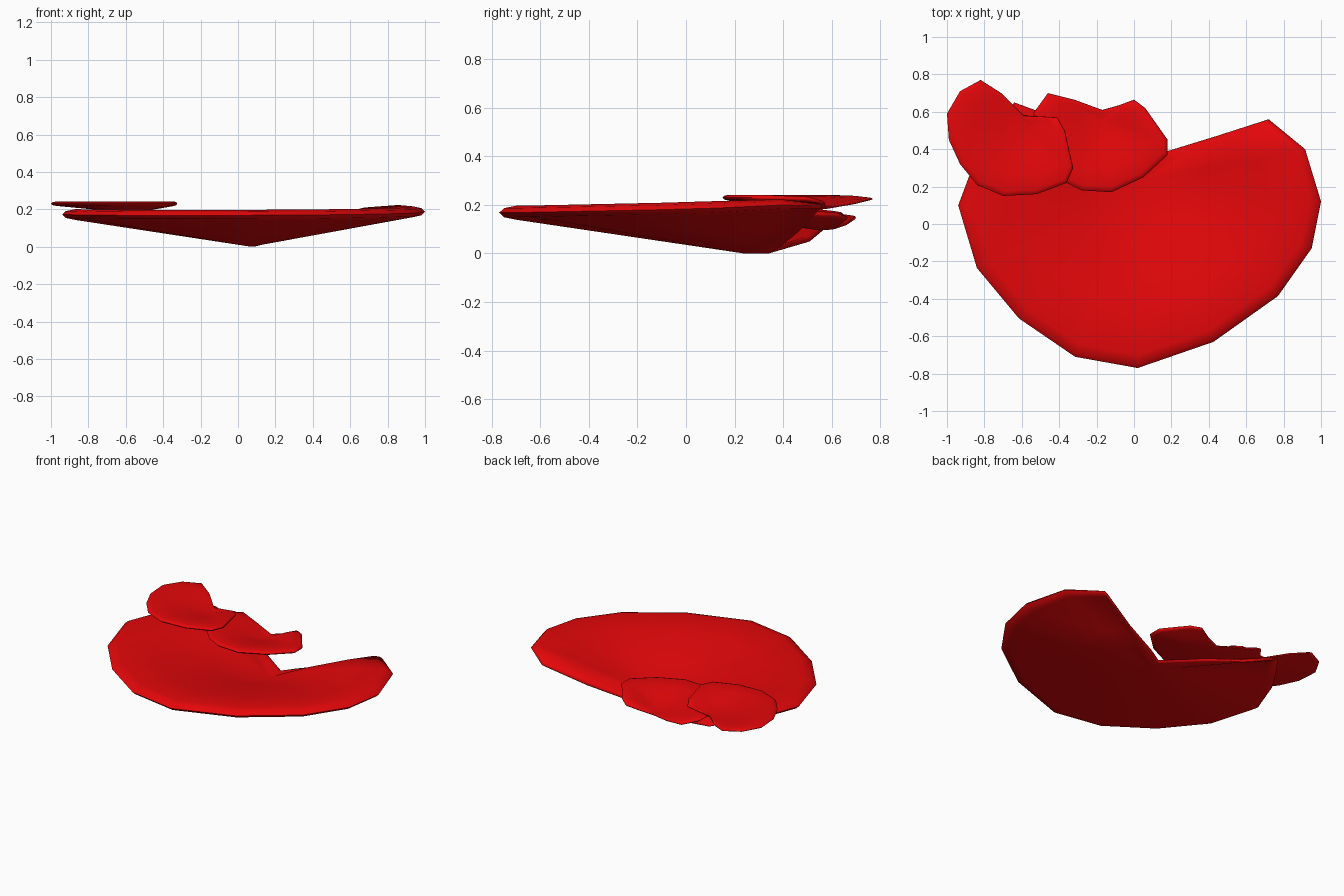
import bpy, bmesh, math

cube = bpy.data.objects.get("Cube")
if cube:
    bpy.data.objects.remove(cube, do_unlink=True)

red = bpy.data.materials.new("bright_red")
red.use_nodes = True
COLOUR = (0.77, 0.002, 0.003, 1)
red.diffuse_color = COLOUR
red.node_tree.nodes["Principled BSDF"].inputs["Base Color"].default_value = COLOUR


def petal(name, outline, centre, low, high, half):
    """Closed dished shell fanned from a low centre near its notch to a rounded rim.
    outline: (x, y, z, rim weight); low, high: centre heights; half: rim half thickness."""
    bm = bmesh.new()
    cx, cy = centre

    def ring(f, side):
        verts = []
        for x, y, z, weight in outline:
            base = low if side < 0 else high
            edge = z + side * half * weight
            # straight slope below, fuller swelling slope above
            t = min(f / 0.93, 1)
            if side > 0:
                t += 0.6 * weight * t * (1 - t)
            h = base + (edge - base) * t
            if f > 0.95:
                h = z + side * half * weight * 0.65
            verts.append(bm.verts.new((cx + (x - cx) * f, cy + (y - cy) * f, h)))
        return verts

    rings = [ring(0.5, -1), ring(0.93, -1), ring(0.98, -1), ring(1, 0),
             ring(0.98, 1), ring(0.93, 1), ring(0.7, 1), ring(0.35, 1)]
    n = len(outline)
    for a, b in zip(rings, rings[1:]):
        for i in range(n):
            j = (i + 1) % n
            bm.faces.new((a[i], a[j], b[j], b[i]))
    for loop, h in ((rings[0], low), (rings[-1], high)):
        tip = bm.verts.new((cx, cy, h))
        for i in range(n):
            bm.faces.new((loop[i], loop[(i + 1) % n], tip))
    bmesh.ops.recalc_face_normals(bm, faces=bm.faces)
    mesh = bpy.data.meshes.new(name)
    bm.to_mesh(mesh)
    bm.free()
    mesh.materials.append(red)
    obj = bpy.data.objects.new(name, mesh)
    bpy.context.collection.objects.link(obj)
    bpy.ops.object.select_all(action="DESELECT")
    obj.select_set(True)
    bpy.context.view_layer.objects.active = obj
    bpy.ops.object.shade_smooth_by_angle(angle=math.radians(75))


# Large dished heart-shaped petal, its notch dipping to the ground at the back
large = [(.09, .35, .012, .4), (.18, .39, .034, .4), (.44, .47, .098, .4),
         (.72, .56, .195, .5), (.915, .40, .20, .8), (1, .12, .187, 1),
         (.95, -.13, .18, 1), (.77, -.385, .175, 1), (.425, -.63, .17, 1),
         (.02, -.77, .168, 1), (-.315, -.71, .168, 1), (-.615, -.505, .168, 1),
         (-.84, -.235, .17, 1), (-.94, .10, .172, 1), (-.85, .34, .172, .9),
         (-.77, .47, .172, .7), (-.64, .65, .162, .4), (-.45, .58, .11, .4),
         (-.20, .515, .057, .4)]
petal("large_petal", large, (.07, .24), 0, .013, .029)

# Small middle petal resting inside the dish, rim dropping towards the back
middle = [(-.46, .70, .147, .7), (-.32, .665, .122, .5), (-.17, .61, .104, .4),
          (-.08, .635, .122, .5), (0, .665, .147, .7), (.06, .62, .158, .9),
          (.18, .45, .165, 1), (.18, .37, .165, 1), (.05, .25, .163, 1),
          (-.12, .17, .162, 1), (-.28, .18, .162, 1), (-.38, .23, .164, 1),
          (-.48, .33, .166, 1), (-.54, .46, .164, 1), (-.54, .59, .158, .9)]
petal("middle_petal", middle, (-.17, .55), .095, .102, .013)

# Small upper petal lying over the rim
upper = [(-1, .59, .23, 1), (-.93, .71, .228, .8), (-.82, .77, .225, .5),
         (-.71, .70, .208, .5), (-.59, .58, .188, .4), (-.41, .57, .21, .5),
         (-.37, .50, .224, .8), (-.325, .30, .23, 1), (-.36, .22, .23, 1),
         (-.52, .16, .23, 1), (-.70, .15, .23, 1), (-.84, .21, .23, 1),
         (-.93, .32, .23, 1), (-.99, .45, .23, 1)]
petal("upper_petal", upper, (-.56, .52), .179, .186, .012)
